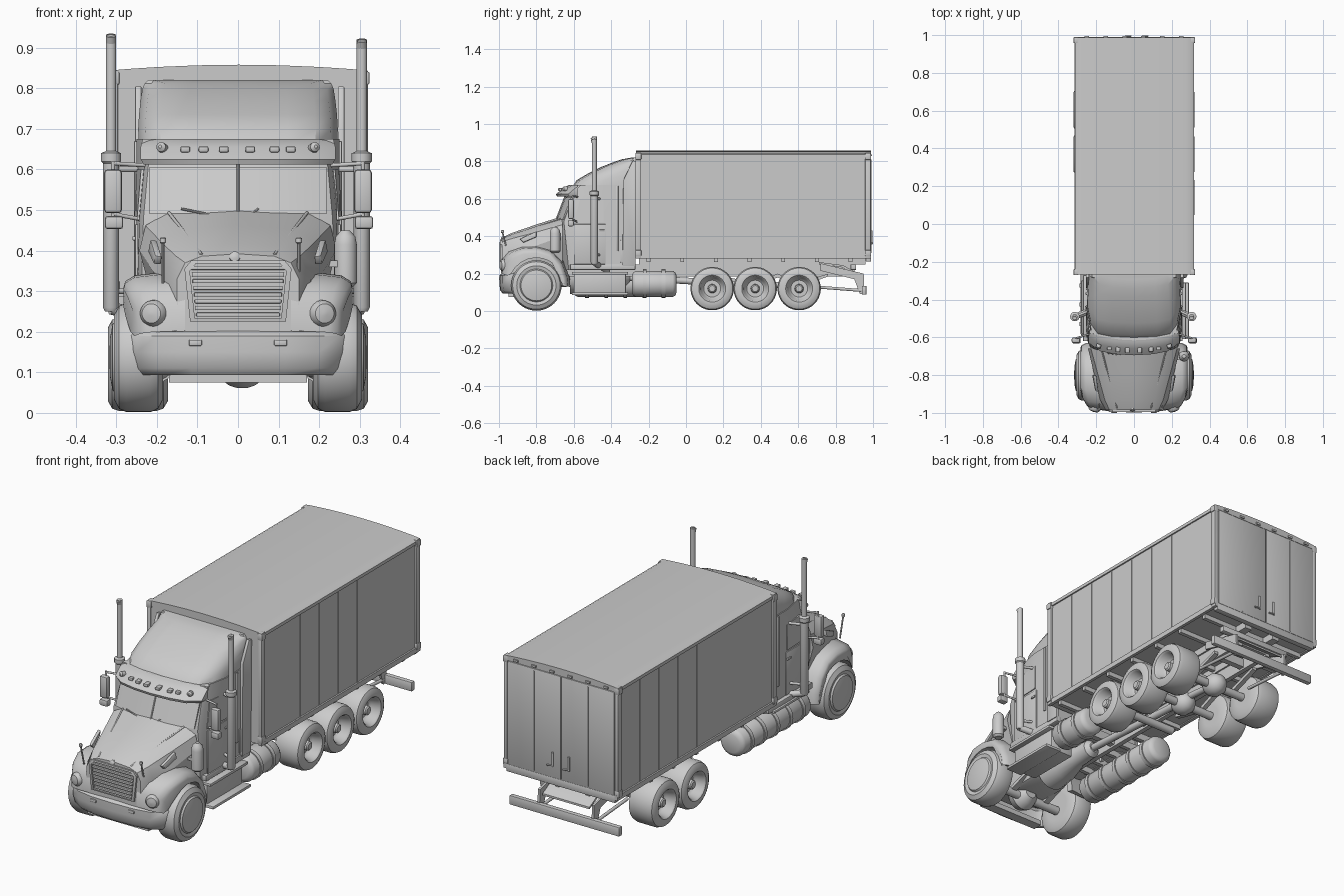
import bpy, bmesh, math
from mathutils import Vector
SIDES = ((-1, "left"), (1, "right"))


def finish(name, bm, bevel=0.0, angle=35):
    bmesh.ops.recalc_face_normals(bm, faces=bm.faces)
    if bevel:
        edges = [e for e in bm.edges if len(e.link_faces) == 2 and e.calc_face_angle() > 0.6]
        bmesh.ops.bevel(bm, geom=edges, offset=bevel, segments=2, profile=0.5, affect='EDGES', clamp_overlap=True)
    me = bpy.data.meshes.new(name)
    bm.to_mesh(me)
    bm.free()
    me.shade_smooth()
    me.set_sharp_from_angle(angle=math.radians(angle))
    ob = bpy.data.objects.new(name, me)
    bpy.context.collection.objects.link(ob)
    return ob


def loft(name, rings, bevel=0.0, caps=True, angle=35):
    bm = bmesh.new()
    rows = [[bm.verts.new(p) for p in r] for r in rings]
    n = len(rows[0])
    for a, b in zip(rows, rows[1:]):
        for i in range(n):
            bm.faces.new((a[i], a[(i + 1) % n], b[(i + 1) % n], b[i]))
    if caps:
        bm.faces.new(rows[0])
        bm.faces.new(rows[-1])
    return finish(name, bm, bevel, angle)


def box(name, x, y, z, bevel=0.0):
    ring = [(x[0], y[0]), (x[1], y[0]), (x[1], y[1]), (x[0], y[1])]
    return loft(name, [[(a, b, h) for a, b in ring] for h in z], bevel)


def lathe(name, profile, origin, axis, seg=32):
    # profile is (distance along axis, radius)
    axis = Vector(axis).normalized()
    u = axis.orthogonal().normalized()
    v = axis.cross(u)
    o = Vector(origin)
    ts = [2 * math.pi * i / seg for i in range(seg)]
    return loft(name, [[o + axis * a + (u * math.cos(t) + v * math.sin(t)) * r for t in ts] for a, r in profile])


def rod(name, p, q, r, seg=12):
    d = Vector(q) - Vector(p)
    return lathe(name, [(0, r), (d.length, r)], p, d, seg)


def prism(name, yz, x0, x1, bevel=0.0):
    return loft(name, [[(x, y, z) for y, z in yz] for x in (x0, x1)], bevel)


def sym(half):
    return half + [(-x, b) for x, b in reversed(half) if x > 0]


# Cargo body with arched roof, frame rails and panel seams
box("cargo_body", (-.306, .31), (-.265, .985), (.285, .838))
arch = [(x, .858 - .14 * x * x) for x in (0, .1, .2, .27, .3)] + [(.315, .838), (.315, .822)]
loft("cargo_roof", [[(x + .002, y, z) for x, z in sym(arch)] for y in (-.268, .988)])
for s, side in SIDES:
    e = .002 + s * .308
    box("cargo_bottom_rail_" + side, (e - .008, e + .008), (-.268, .99), (.28, .305))
    for y in (-.255, .973):
        box("cargo_post_" + side, (e - .01, e + .01), (y - .015, y + .015), (.28, .845), .003)
        for z in (.31, .825):
            box("corner_casting_" + side, (e - .014, e + .014), (y - .016, y + .016), (z - .016, z + .016), .004)
    for i in range(7):
        y = -.1 + i * .15
        box("panel_seam_" + side, (e - .004, e + .0015), (y, y + .004), (.305, .825)) if s > 0 else \
            box("panel_seam_" + side, (e - .0015, e + .004), (y, y + .004), (.305, .825))
    # Rear doors with lock bars and handles
    box("rear_door_" + side, (min(s * .002, s * .295), max(s * .002, s * .295)), (.98, .99), (.302, .82), .002)
    box("door_seam_" + side, (s * .15 - .002, s * .15 + .002), (.985, .992), (.31, .81))
    rod("door_lock_" + side, (s * .045, .993, .36), (s * .045, .993, .43), .005)
    rod("door_handle_" + side, (s * .045, .995, .365), (s * .045 + .03, .995, .36), .004)
box("rear_sill", (-.3, .305), (.96, .99), (.265, .303), .004)
for i in range(6):
    x = -.25 + i * .1
    box("rear_marker_light", (x - .012, x + .012), (.985, .994), (.828, .838))

# Chassis
for s, side in SIDES:
    c = s * .085
    box("frame_rail_" + side, (c - .012, c + .012), (-.93, .9), (.185, .25))
    box("subframe_" + side, (c - .02, c + .02), (-.25, .96), (.25, .288))
    prism("tail_bracket_" + side, [(.72, .255), (.95, .2), (.955, .09), (.93, .09), (.9, .17), (.72, .215)], s * .15 - .006, s * .15 + .006)
    rod("bumper_strut_" + side, (s * .15, .68, .13), (s * .15, .94, .11), .008)
for y in (-.7, -.25, .0, .25, .48, .72, .88):
    box("cross_member", (-.085, .085), (y - .015, y + .015), (.195, .24))
for i in range(7):
    y = -.2 + i * .18
    box("floor_beam", (-.3, .3), (y - .01, y + .01), (.262, .287))
box("rear_bumper_bar", (-.305, .305), (.94, .965), (.088, .135), .005)
prism("tail_plate", [(.71, .262), (.84, .245), (.95, .185), (.95, .175), (.83, .235), (.71, .25)], -.13, .13)
box("tail_light_bar", (-.2, .2), (.88, .91), (.22, .25), .004)
box("engine_block", (-.1, .1), (-.93, -.62), (.13, .34), .02)
lathe("oil_pan", [(0, .03), (.02, .055), (.06, .07), (.1, .055), (.12, .03)], (.01, -.88, .13), (0, 1, 0), 20)
lathe("gearbox", [(0, .09), (.1, .08), (.2, .05), (.3, .045), (.32, .025)], (0, -.62, .18), (0, 1, 0), 20)
rod("drive_shaft", (0, -.32, .18), (0, .37, .14), .018)
rod("rear_drive_shaft", (0, .37, .15), (0, .6, .13), .016)

# Wheels: domed front pair, dished rear set (the lift axle has a wheel on the right only)
def front_wheel(s, side):
    lathe("front_wheel_" + side, [(0, .07), (0, .105), (.012, .127), (.03, .135), (.09, .135), (.108, .127), (.12, .105),
          (.116, .088), (.124, .082), (.13, .05), (.132, .01)], (s * .185, -.8, .137), (s, 0, 0), 40)


def rear_wheel(s, side, y):
    lathe("rear_wheel_" + side, [(0, .05), (0, .09), (.012, .11), (.03, .116), (.12, .116), (.138, .11), (.148, .092),
          (.148, .072), (.14, .064), (.105, .056), (.095, .045), (.095, .024), (.125, .022), (.13, .016)],
          (s * .172, y, .12), (s, 0, 0), 36)


for s, side in SIDES:
    front_wheel(s, side)
    for y in (.37, .605) if s < 0 else (.14, .37, .605):
        rear_wheel(s, side, y)
    prism("leaf_spring_" + side, [(.18, .19), (.37, .15), (.49, .2), (.605, .15), (.76, .2), (.76, .185), (.605, .13), (.49, .18), (.37, .13), (.18, .175)], s * .12 - .012, s * .12 + .012)
    prism("front_spring_" + side, [(-.95, .19), (-.8, .13), (-.62, .19), (-.62, .175), (-.8, .11), (-.95, .175)], s * .1 - .015, s * .1 + .015)
rod("front_axle", (-.19, -.8, .115), (.19, -.8, .115), .022)
for y in (.14, .37, .605):
    rod("rear_axle", (-.18 if y > .2 else -.12, y, .12), (.18, y, .12), .02)
    if y > .2:
        lathe("differential", [(-.06, .015), (-.045, .04), (-.02, .055), (.02, .055), (.045, .04), (.06, .015)], (0, y, .125), (0, 1, 0), 20)

# Fuel tanks with straps, and the right-hand boarding step
def tank(side, x, y0, y1, straps):
    n = y1 - y0
    lathe("fuel_tank_" + side, [(0, .045), (.008, .062), (.02, .069), (n - .02, .069), (n - .008, .062), (n, .045)], (x, y0, .145), (0, 1, 0))
    for i in range(straps):
        y = y0 + n * (i + .7) / (straps + .4)
        lathe("tank_strap_" + side, [(-.01, .074), (.01, .074)], (x, y, .145), (0, 1, 0))
        box("tank_bracket_" + side, (min(x, 0.08 * x / abs(x)), max(x, .08 * x / abs(x))), (y - .01, y + .01), (.19, .225))


tank("left", -.215, -.6, -.05, 5)
tank("right", .215, -.29, -.05, 2)
box("step_box", (.12, .25), (-.6, -.32), (.09, .21), .008)
box("lower_step", (.2, .29), (-.61, -.31), (.085, .1), .004)
box("upper_step", (.19, .275), (-.61, -.31), (.195, .21), .004)
box("left_step", (-.28, -.17), (-.58, -.3), (.215, .228), .004)

# Hood and nose
hood = [(-.985, [(0, .392), (.09, .386), (.13, .37), (.15, .33), (.15, .2)]),
        (-.93, [(0, .418), (.11, .41), (.155, .388), (.18, .33), (.178, .2)]),
        (-.80, [(0, .463), (.14, .452), (.19, .422), (.21, .35), (.178, .24)]),
        (-.66, [(0, .507), (.17, .495), (.228, .462), (.243, .4), (.2, .24)])]
loft("hood", [[(x, y, z) for x, z in sym(h)] for y, h in hood], angle=25)
for s, side in SIDES:
    rod("hood_crease_" + side, (s * .09, -.975, .39), (s * .17, -.67, .493), .004)

# Front fenders with wheel arch
outer = [(-.985, .2), (-.98, .27), (-.945, .315), (-.88, .34), (-.8, .345), (-.72, .325), (-.66, .26), (-.63, .18), (-.625, .13)]
inner = [(-.8 + .148 * math.cos(t), .137 + .148 * math.sin(t)) for t in [math.pi * .86 * i / 10 for i in range(11)]]


def fender_ring(x, k, nose):
    pts = [(-.8 + (y + .8) * k, .137 + (z - .137) * k) for y, z in outer] + inner
    return [(x - nose * max(0, -y - .9), y, z) for y, z in pts]


for s, side in SIDES:
    rings = [fender_ring(x, k, n) for x, k, n in ((.13, 1.04, 0), (.2, 1.0, .1), (.255, .97, .35), (.278, .9, .5), (.282, .83, .5))]
    loft("front_fender_" + side, [[(s * x, max(y, -.988), z) for x, y, z in r] for r in rings], angle=50)
    lathe("headlight_" + side, [(0, .034), (.02, .032), (.03, .024), (.034, .006)], (s * .205, -.962, .245), (s * .3, -1, 0), 20)
    box("fog_lamp_" + side, (s * .105 - .016, s * .105 + .016), (-1, -.98), (.165, .18), .003)
    loft("hood_lamp_" + side, [[(s * x, y, z) for x, y, z in r] for r in (
        [(.188, -.89, .385), (.2, -.8, .425), (.205, -.8, .395), (.19, -.87, .365)],
        [(.204, -.885, .387), (.216, -.8, .427), (.222, -.8, .397), (.208, -.87, .367)])], .003)

# Curved front bumper
plan = [(0, -.998), (.12, -.994), (.2, -.98), (.25, -.95), (.275, -.9), (.262, -.9), (.235, -.94), (.19, -.965), (.1, -.97)]
loft("front_bumper", [[(x * k, y + d, z) for x, y in sym(plan)] for z, k, d in ((.093, .93, .02), (.11, .96, .004), (.15, 1, 0), (.19, 1, 0), (.202, .985, .012))], angle=45)
box("lower_valance", (-.17, .17), (-.95, -.9), (.075, .1))

# Grille: frame, slats and cap
frame = [(-.118, .225), (.118, .225), (.132, .355), (.115, .376), (-.115, .376), (-.132, .355)]
scale = lambda k, y: [(x * k, y, .3 + (z - .3) * k) for x, z in frame]
loft("grille_frame", [scale(.9, -.984), scale(1, -.98), scale(1, -.994), scale(.9, -.996), scale(.9, -.984)], caps=False)
for i in range(8):
    z = .242 + i * .0165
    w = .103 + i * .0018
    box("grille_slat", (-w, w), (-.995, -.983), (z - .005, z + .005), .002)
lathe("hood_ornament_disc", [(0, .015), (.012, .013), (.016, .005)], (-.008, -.975, .382), (0, -1, .3), 16)

# Cab and sleeper
def front_y(x, z):
    return (-.69 + (z - .48) * .38 if z > .48 else -.69 + (.48 - z) * .1) + .7 * x * x


def cab_ring(z, w):
    half = [(x, front_y(x, z)) for x in (0, .07, .14, .2)] + [(w - .01, front_y(.23, z)), (w, front_y(.3, z)), (.25, -.45), (.25, -.275)]
    return [(x, y, z) for x, y in sym(half)]


loft("cab", [cab_ring(z, w) for z, w in ((.22, .24), (.35, .247), (.48, .243), (.62, .23), (.675, .228))])
# Roof fairing
levels = [(.66, -.61, .245), (.70, -.585, .246), (.735, -.525, .244), (.77, -.455, .24), (.797, -.385, .236), (.812, -.34, .23), (.82, -.295, .222)]
loft("roof_fairing", [[(x, y, z) for x, y in sym([(0, f), (w * .5, f + .006), (w * .78, f + .02), (w * .93, min(f + .07, -.285)), (w, min(f + .15, -.28)), (w, -.268)])]
                      for z, f, w in levels])
# Sun visor with marker lights
visor = lambda z, f, w: [(x, y, z) for x, y in sym([(0, f), (.1, f + .006), (.18, f + .022), (w, f + .065), (w, -.58)])]
loft("sun_visor", [visor(.612, -.69, .232), visor(.625, -.695, .24), visor(.655, -.66, .24), visor(.675, -.625, .235)])
for x in (-.13, -.085, -.035, .03, .09, .13):
    box("roof_marker_light", (x - .012, x + .012), (-.685 + x * x, -.65), (.642, .657), .004)

for s, side in SIDES:
    lathe("visor_lamp_" + side, [(0, .013), (.018, .012), (.024, .004)], (s * .185, -.638, .652), (s * .3, -1, .2), 14)
    # Windscreen halves and wipers
    loft("windscreen_" + side, [[(s * x, front_y(x, z) + d, z) for z, d in ((.49, -.006), (.606, -.006), (.606, .01), (.49, .01))] for x in (.004, .07, .14, .2, .218)])
    rod("wiper_" + side, (s * .02, front_y(.02, .478) - .01, .478), (s * .01 - .13 + (.17 if s > 0 else 0), front_y(.1, .5) - .008, .503), .003, 8)
    # Doors, windows, handles, side extenders
    e = s * .25
    box("cab_door_" + side, (e - .004, e + .004), (-.6, -.43), (.25, .465), .003)
    loft("door_window_" + side, [[(s * (x + d), y, z) for x, y, z in ((.244, -.6, .475), (.25, -.44, .475), (.247, -.44, .6), (.234, -.565, .6))] for d in (-.01, .005)])
    box("door_handle_" + side, (e - .01, e + .01), (-.465, -.435), (.425, .435), .002)
    box("sleeper_vent_" + side, (e - .006, e + .006), (-.375, -.362), (.32, .67), .002)
    box("sleeper_hatch_" + side, (e - .004, e + .004), (-.35, -.29), (.26, .38), .003)
    box("cab_skirt_" + side, (e - .02, e + .008), (-.62, -.27), (.22, .25), .005)
    prism("side_extender_" + side, [(-.34, .24), (-.27, .24), (-.262, .8), (-.285, .805), (-.335, .7)], e - .004, e + .012, .003)
    # Exhaust stacks
    x, top = (-.313, .932) if s < 0 else (.305, .92)
    lathe("exhaust_stack_" + side, [(0, .015), (.01, .02), (.365, .02), (.37, .025), (.39, .025), (.395, .013), (top - .25, .013)], (x, -.49, .25), (0, 0, 1), 20)
    lathe("exhaust_tip_" + side, [(0, .013), (.02, .012)], (x, -.49, top - .02), (0, -.5, 1), 20)
    for z in (.3, .6):
        rod("stack_bracket_" + side, (s * .24, -.46, z), (x, -.49, z), .007)
    rod("exhaust_elbow_" + side, (x, -.49, .258), (s * .13, -.42, .215), .016)
    # Mirrors
    m = s * .308
    box("mirror_" + side, (m - .022, m + .022), (-.63, -.6), (.492, .6), .009)
    box("lower_mirror_" + side, (m - .02, m + .025), (-.632, -.6), (.453, .485), .007)
    rod("mirror_post_" + side, (m, -.605, .46), (m, -.605, .62), .005)
    for z, zc in ((.615, .61), (.49, .475)):
        rod("mirror_arm_" + side, (m, -.605, z), (s * .228, -.58, zc), .005)
    # Fender marker stalks
    sx = -.185 if s < 0 else .15
    rod("marker_stalk_" + side, (sx, -.955, .32), (sx, -.982, .425), .004, 8)
    lathe("marker_ball_" + side, [(-.009, .003), (-.005, .008), (.005, .008), (.009, .003)], (sx, -.982, .425), (0, 0, 1), 12)
rod("windscreen_divider", (0, front_y(0, .48) - .007, .48), (0, front_y(0, .615) - .007, .615), .004, 8)

# Air cleaner on the right
lathe("air_cleaner", [(0, .018), (.01, .028), (.105, .028), (.125, .024), (.14, .01)], (.265, -.7, .31), (0, 0, 1), 24)
box("air_cleaner_bracket", (.2, .265), (-.72, -.68), (.36, .375))
